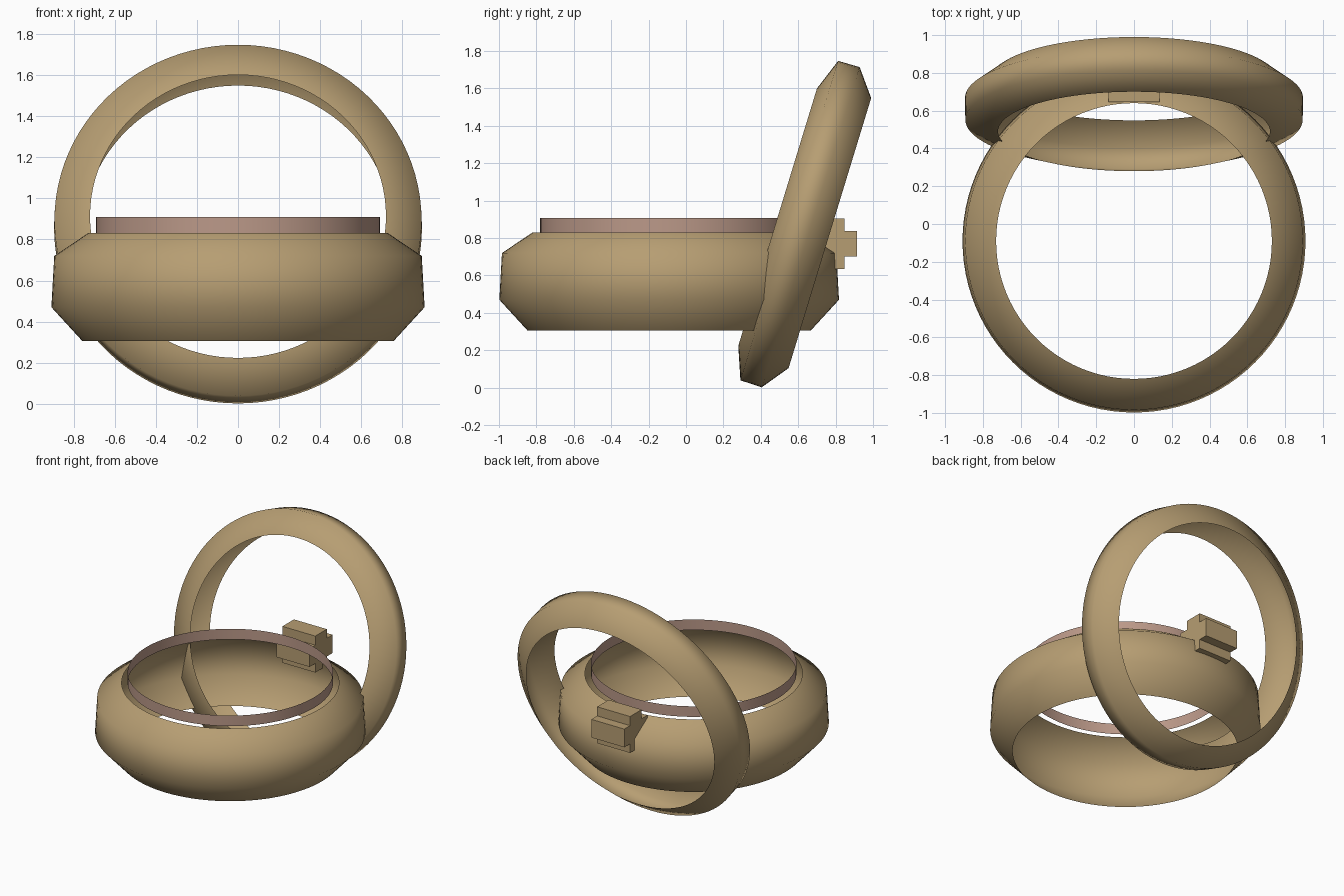
import bpy, bmesh, math

if "Cube" in bpy.data.objects:
    bpy.data.objects.remove(bpy.data.objects["Cube"])

def material(name, rgb):
    m = bpy.data.materials.new(name)
    m.diffuse_color = (*rgb, 1)
    m.use_nodes = True
    m.node_tree.nodes["Principled BSDF"].inputs["Base Color"].default_value = m.diffuse_color
    return m

gold = material("gold", (0.47, 0.34, 0.17))
rose = material("rose", (0.50, 0.32, 0.25))

def finish(name, bm, mat, smooth):
    bmesh.ops.recalc_face_normals(bm, faces=bm.faces)
    me = bpy.data.meshes.new(name)
    bm.to_mesh(me)
    bm.free()
    ob = bpy.data.objects.new(name, me)
    bpy.context.collection.objects.link(ob)
    me.materials.append(mat)
    for p in me.polygons:
        p.use_smooth = smooth
    return ob

def lathe(name, profile, mat, loc, tilt=0.0, n=96):
    """Open shell turned from (radius, height) points."""
    bm = bmesh.new()
    rings = [[bm.verts.new((r * math.cos(2 * math.pi * i / n),
                            r * math.sin(2 * math.pi * i / n), h))
              for i in range(n)] for r, h in profile]
    for a, b in zip(rings, rings[1:]):
        for i in range(n):
            j = (i + 1) % n
            bm.faces.new((a[i], a[j], b[j], b[i]))
    ob = finish(name, bm, mat, True)
    ob.location = loc
    ob.rotation_euler.x = math.radians(tilt)
    return ob

# Lower case: open rounded shell
lathe("case_base", [(0.757, 0.305), (0.908, 0.47), (0.894, 0.72), (0.73, 0.83)],
      gold, (0, -0.09, 0))

# Thin inner rim band
lathe("rim_band", [(0.69, 0.83), (0.69, 0.908)], rose, (0, -0.09, 0))

# Open lid, leaning back
lathe("case_lid", [(0.72, 0), (0.893, 0.065), (0.895, 0.185), (0.755, 0.292)],
      gold, (0, 0.49, 0.912), tilt=-107)

# Hinge: plus-shaped bar running across x
a, b = 0.0675, 0.135
plus = [(b, -a), (b, a), (a, a), (a, b), (-a, b), (-a, a),
        (-b, a), (-b, -a), (-a, -a), (-a, -b), (a, -b), (a, -a)]
bm = bmesh.new()
face = bm.faces.new([bm.verts.new((-b, y + 0.78, z + 0.77)) for y, z in plus])
ext = bmesh.ops.extrude_face_region(bm, geom=[face], use_keep_orig=True)
bmesh.ops.translate(bm, vec=(2 * b, 0, 0),
                    verts=[v for v in ext["geom"] if isinstance(v, bmesh.types.BMVert)])
finish("hinge", bm, gold, False)
